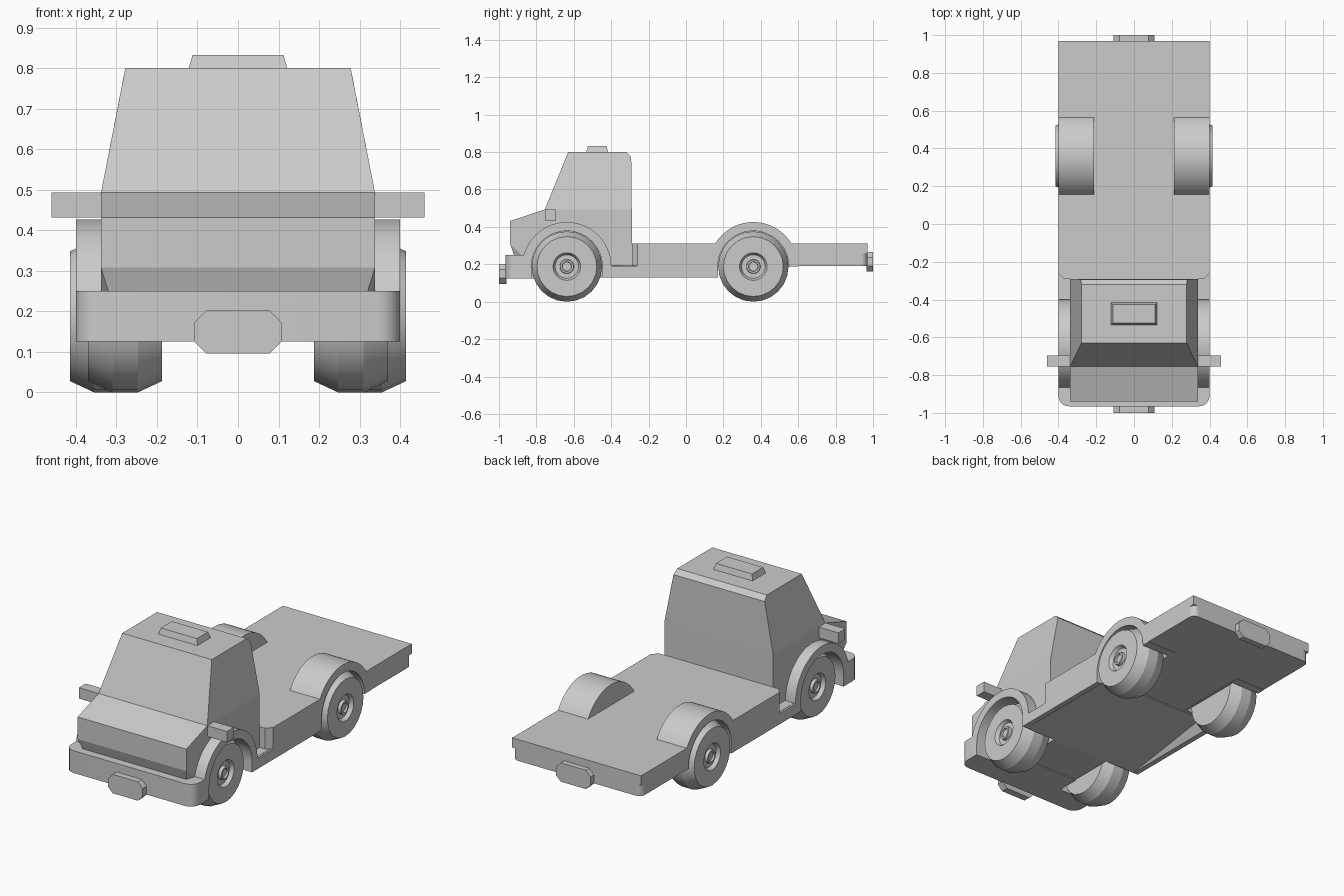
import bpy, bmesh, math

if "Cube" in bpy.data.objects:
    bpy.data.objects.remove(bpy.data.objects["Cube"])

grey = bpy.data.materials.new("body grey")
grey.diffuse_color = (0.6, 0.6, 0.6, 1)
grey.use_nodes = True
grey.node_tree.nodes["Principled BSDF"].inputs["Base Color"].default_value = grey.diffuse_color

# per axle: name, y, sideways shift of the wheel, inner x of the wheel well
AXLES = (("front", -0.637, -0.045, .18), ("rear", 0.36, 0, .225))
SIDES = ((1, "right"), (-1, "left"))
HUB_Z = 0.188


def finish(name, bm, smooth=False):
    bmesh.ops.recalc_face_normals(bm, faces=bm.faces)
    me = bpy.data.meshes.new(name)
    bm.to_mesh(me)
    bm.free()
    me.materials.append(grey)
    ob = bpy.data.objects.new(name, me)
    bpy.context.collection.objects.link(ob)
    if smooth:
        bpy.ops.object.select_all(action='DESELECT')
        ob.select_set(True)
        bpy.context.view_layer.objects.active = ob
        bpy.ops.object.shade_smooth_by_angle(angle=math.radians(23))
    return ob


def prism(bm, pts, axis, a, b):
    """Extrude a 2D outline along x, y or z from a to b."""
    def co(p, t):
        return {'x': (t, p[0], p[1]), 'y': (p[0], t, p[1]), 'z': (p[0], p[1], t)}[axis]
    lo = [bm.verts.new(co(p, a)) for p in pts]
    hi = [bm.verts.new(co(p, b)) for p in pts]
    bm.faces.new(lo)
    bm.faces.new(hi)
    n = len(pts)
    for i in range(n):
        bm.faces.new((lo[i], lo[(i + 1) % n], hi[(i + 1) % n], hi[i]))


def part(name, pts, axis, a, b, smooth=False):
    bm = bmesh.new()
    prism(bm, pts, axis, a, b)
    return finish(name, bm, smooth)


def rect(x0, x1, y0, y1):
    return [(x0, y0), (x1, y0), (x1, y1), (x0, y1)]


def corner(cx, cy, r, start, n=5):
    return [(cx + r * math.cos(math.radians(start + 90 * i / n)),
             cy + r * math.sin(math.radians(start + 90 * i / n))) for i in range(n + 1)]


def arch(y, r, n=28):
    return [(y + r * math.cos(math.pi * i / n), HUB_Z + r * math.sin(math.pi * i / n))
            for i in range(n + 1)]


cut_parts = []

# cab, lofted from mirrored side outlines (x, y, z)
lower = [(.338, -.29, .18), (.338, -.80, .18), (.32, -.92, .25), (.338, -.94, .308),
         (.338, -.94, .432), (.338, -.755, .493)]
upper = [(.278, -.63, .80), (.278, -.32, .80), (.283, -.293, .775), (.338, -.29, .493)]
loop = lower + upper
bm = bmesh.new()
sides = []
for s in (1, -1):
    vs = [bm.verts.new((s * x, y, z)) for x, y, z in loop]
    sides.append(vs)
    bm.faces.new([vs[i] for i in (0, 1, 3, 4, 5, 9)])
    bm.faces.new([vs[i] for i in (1, 2, 3)])
    bm.faces.new([vs[i] for i in (5, 6, 7, 8, 9)])
L, R = sides
for i in range(len(loop)):
    j = (i + 1) % len(loop)
    bm.faces.new((L[i], L[j], R[j], R[i]))
cut_parts.append(finish("cab", bm))

# flat bed: square upper layer, lower layer with rounded rear corners
front = [(-.40, -.26), (-.37, -.29), (.37, -.29), (.40, -.26)]
cut_parts.append(part("bed", front + [(.40, .97), (-.40, .97)], 'z', .255, .31))
cut_parts.append(part("bed_underside",
                      front + corner(.365, .935, .035, 0) + corner(-.365, .935, .035, 90),
                      'z', .19, .255))

# floor rising to the rear, and side sills
cut_parts.append(part("floor", [(-.75, .13), (-.45, .13), (.15, .185), (.15, .195), (-.75, .19)],
                      'x', -.39, .39))
for s, n in SIDES:
    cut_parts.append(part(n + "_sill", [(s * .40, .13), (s * .37, .13), (s * .33, .195), (s * .40, .19)],
                          'y', -.75, .545))

# front bumper with rounded corners
cut_parts.append(part("front_bumper",
                      corner(-.345, -.91, .055, 180) + corner(.345, -.91, .055, 270)
                      + [(.40, -.70), (-.40, -.70)], 'z', .125, .25, True))

# mudguards over each wheel
for ends, y, shift, well in AXLES:
    for s, n in SIDES:
        cut_parts.append(part(f"{ends}_{n}_mudguard", arch(y, .238), 'x',
                              s * .213, s * .40, True))

# wheel wells cut through the body
bm = bmesh.new()
for ends, y, shift, well in AXLES:
    for s, n in SIDES:
        prism(bm, arch(y, .19) + [(y - .19, -.1), (y + .19, -.1)], 'x', s * well, s * .5)
cutter = finish("wheel_well_cutter", bm)
cutter.hide_render = True
for ob in cut_parts:
    bpy.ops.object.select_all(action='DESELECT')
    ob.select_set(True)
    bpy.context.view_layer.objects.active = ob
    mod = ob.modifiers.new("wells", 'BOOLEAN')
    mod.operation = 'DIFFERENCE'
    mod.solver = 'EXACT'
    mod.object = cutter
    bpy.ops.object.modifier_apply(modifier=mod.name)
bpy.data.objects.remove(cutter)

# wheels, lathed from (x, radius); the front pair sits further in
tyre = [(.232, 0), (.232, .16), (.292, .188), (.355, .188), (.415, .16), (.415, .074),
        (.395, .063), (.395, .038), (.412, .036), (.412, .026), (.402, .024), (.402, 0)]
for ends, y, shift, well in AXLES:
    for s, n in SIDES:
        bm = bmesh.new()
        vs = [bm.verts.new((s * (x + shift), y, HUB_Z + r)) for x, r in tyre]
        es = [bm.edges.new(vs[i:i + 2]) for i in range(len(vs) - 1)]
        bmesh.ops.spin(bm, geom=vs + es, cent=(0, y, HUB_Z), axis=(1, 0, 0),
                       angle=math.tau, steps=24)
        bmesh.ops.remove_doubles(bm, verts=bm.verts, dist=.0005)
        finish(f"{ends}_{n}_wheel", bm, True)

# side mirrors
for s, n in SIDES:
    part(n + "_mirror", rect(-.755, -.695, .432, .493), 'x', s * .32, s * .46)

# roof hatch, tapered upward
bm = bmesh.new()
prism(bm, rect(-.123, .123, -.535, -.415), 'z', .795, .833)
for v in bm.verts:
    if v.co.z > .81:
        v.co.x *= .91
        v.co.y = -.475 + (v.co.y + .475) * .82
finish("roof_hatch", bm)

# eight-sided end plates
for n, y0, y1, z in (("front_plate", -1, -.96, .149), ("rear_plate", .965, 1, .214)):
    w, h, c = .108, .053, .03
    part(n, [(-w, z - h + c), (-w + c, z - h), (w - c, z - h), (w, z - h + c),
             (w, z + h - c), (w - c, z + h), (-w + c, z + h), (-w, z + h - c)], 'y', y0, y1)
